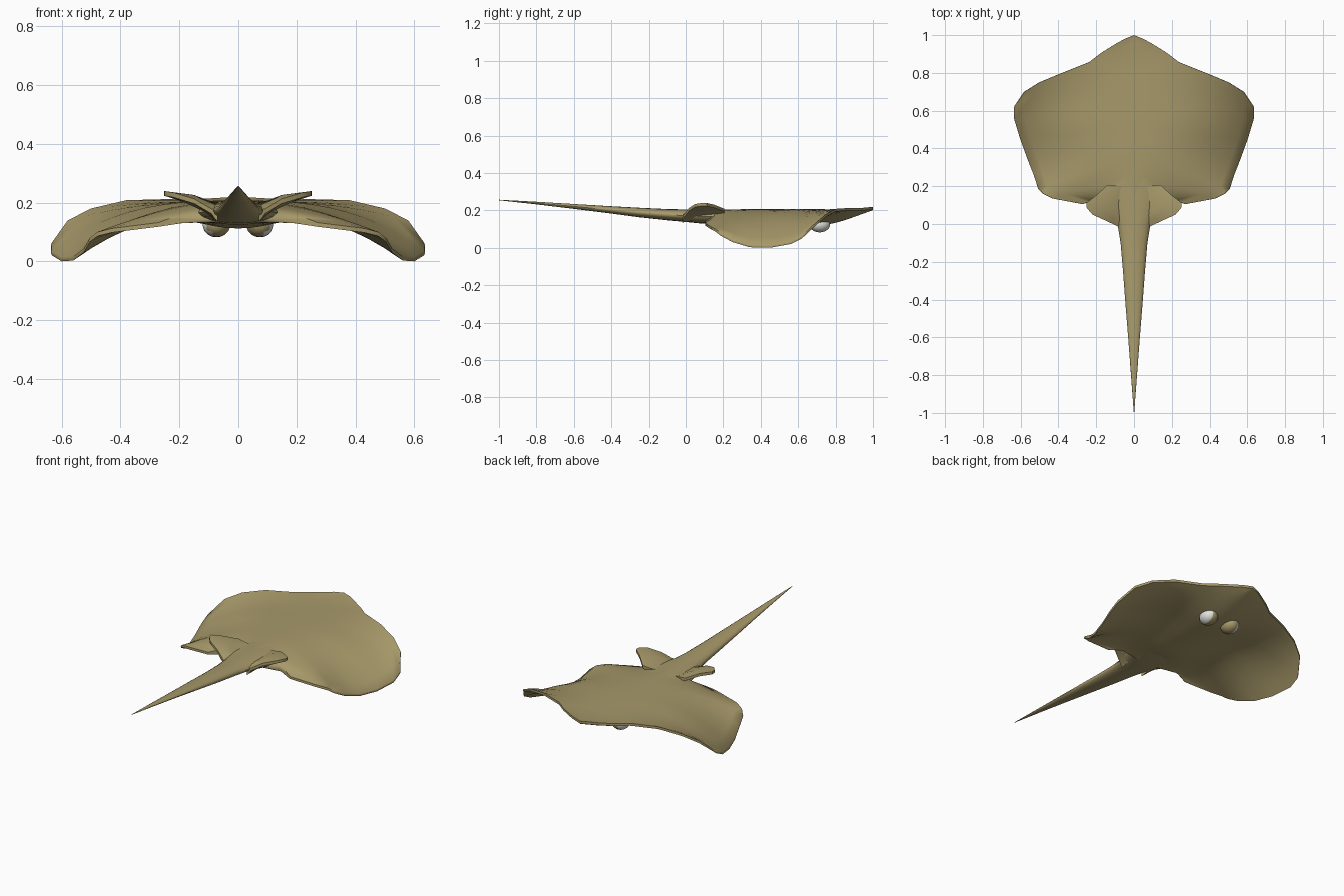
import bpy, bmesh, math
from mathutils import Vector

if "Cube" in bpy.data.objects:
    bpy.data.objects.remove(bpy.data.objects["Cube"])


def material(name, rgb):
    m = bpy.data.materials.new(name)
    m.diffuse_color = (*rgb, 1)
    m.use_nodes = True
    m.node_tree.nodes["Principled BSDF"].inputs["Base Color"].default_value = m.diffuse_color
    return m


OLIVE = material("olive_skin", (0.39, 0.32, 0.145))
WHITE = material("eye_white", (0.75, 0.75, 0.73))


def finish(name, bm, mirror=True, angle=50):
    bmesh.ops.remove_doubles(bm, verts=bm.verts, dist=0.0005)
    bmesh.ops.recalc_face_normals(bm, faces=bm.faces)
    me = bpy.data.meshes.new(name)
    bm.to_mesh(me)
    bm.free()
    ob = bpy.data.objects.new(name, me)
    bpy.context.collection.objects.link(ob)
    me.materials.append(OLIVE)
    if mirror:
        mod = ob.modifiers.new("mirror", "MIRROR")
        mod.merge_threshold = 0.001
    bpy.context.view_layer.objects.active = ob
    ob.select_set(True)
    bpy.ops.object.shade_smooth_by_angle(angle=math.radians(angle))
    ob.select_set(False)
    return ob


def skin(bm, rows, closed=False):
    """Bridge equal-length rows of points with quads."""
    vs = [[bm.verts.new(p) for p in r] for r in rows]
    n = len(vs[0])
    for a, b in zip(vs, vs[1:]):
        for j in range(n if closed else n - 1):
            k = (j + 1) % n
            bm.faces.new((a[j], a[k], b[k], b[j]))
    return vs


def lerp(pts, y):
    """Piecewise linear lookup in [(key, value)...], keys ascending."""
    for (a, va), (b, vb) in zip(pts, pts[1:]):
        if y <= b:
            return va + (vb - va) * max(0, (y - a) / (b - a))
    return pts[-1][1]


# Disc: half outline from nose to rear (x, y, lower edge height)
outline = [(0, 1, .203), (.05, .98, .203), (.10, .952, .2), (.175, .905, .198), (.235, .858, .198),
           (.38, .80, .194), (.5, .75, .166), (.58, .70, .125), (.633, .62, .05),
           (.633, .56, .02), (.60, .45, 0), (.56, .34, .003), (.525, .25, .03),
           (.505, .185, .065), (.48, .16, .085), (.43, .135, .098), (.27, .105, .118),
           (.19, .135, .13), (.10, .11, .135), (0, .08, .14)]
center_top = [(0, .203), (.3, .206), (.6, .207), (.85, .205), (1, .215)]
power = [(0, 2), (6, 2.2), (9, 2.8), (12, 2.3), (15, 1.5), (19, 1.5)]  # wing droop by outline index
bm = bmesh.new()
rows = []
N, T = len(outline), 12
for i, (xe, ye, ze) in enumerate(outline):
    ys = 1 - .92 * i / (N - 1)
    zc = lerp(center_top, ys)
    top, bot = [], []
    for j in range(T + 1):
        t = j / T
        x, y = xe * t, ys + (ye - ys) * t
        z = zc + (ze + .014 - zc) * t ** lerp(power, i)
        hump = math.exp(-(x / .19) ** 2) * min(1, (1 - y) / .3)
        rear = min(1, max(0, (y - .05) / .25))
        th = .014 + (.014 * min(1, (1 - y) / .2) + .066 * hump) * (1 - t ** 3) * (.4 + .6 * rear)
        top.append((x, y, z))
        bot.append((x, y, z - th))
    rim = (xe * 1.004, ye, ze + .007)
    rows.append(top + [rim] + bot[::-1])
skin(bm, rows)
finish("disc", bm)

# Tail: tapering loft (y, half width, top z, bottom z)
sections = [(.3, .15, .203, .125), (.2, .15, .204, .124), (.08, .12, .205, .13),
            (0, .087, .205, .138), (-.1, .071, .207, .147), (-.25, .058, .214, .163),
            (-.4, .047, .222, .183), (-.6, .031, .234, .208), (-.8, .016, .246, .232),
            (-1, .001, .257, .254)]
bm = bmesh.new()
rings = []
for y, w, zt, zb in sections:
    rings.append([(w * math.cos(a), y, (zt + zb) / 2 + (zt - zb) / 2 * math.sin(a))
                  for a in (2 * math.pi * k / 16 for k in range(16))])
vs = skin(bm, rings, closed=True)
bm.faces.new(vs[0])
bm.faces.new(vs[-1])
finish("tail", bm, mirror=False)

# Pelvic fins: root, middle and upturned edge of each section
fin = [((.07, .20, .18), (.11, .205, .19), (.14, .207, .2)),
       ((.07, .16, .175), (.13, .17, .2), (.20, .152, .222)),
       ((.07, .11, .17), (.15, .13, .212), (.252, .112, .231)),
       ((.07, .07, .17), (.15, .09, .212), (.25, .085, .231)),
       ((.07, .04, .17), (.14, .06, .205), (.22, .05, .226)),
       ((.07, .01, .165), (.11, .03, .185), (.15, .018, .205)),
       ((.07, -.02, .16), (.08, -.015, .165), (.09, -.01, .17))]
bm = bmesh.new()
rows = []
for r, m, e in fin:
    up = [(p[0], p[1], p[2] + d) for p, d in ((r, .02), (m, .014), (e, .008))]
    dn = [(p[0], p[1], p[2] - d) for p, d in ((e, .008), (m, .018), (r, .025))]
    rows.append(up + dn)
vs = skin(bm, rows, closed=True)
bm.faces.new(vs[0])
bm.faces.new(vs[-1])
finish("pelvic_fins", bm)

# Eyes: bulbs under the head, white on the outward side
bm = bmesh.new()
bmesh.ops.create_uvsphere(bm, u_segments=20, v_segments=12, radius=1)
for v in bm.verts:
    v.co = Vector((.074 + .047 * v.co.z, .715 + .056 * v.co.x, .125 + .043 * v.co.y))
eyes = finish("eyes", bm)
eyes.data.materials.append(WHITE)
for f in eyes.data.polygons:
    f.material_index = 1 if f.center.x > .09 and f.normal.y > -.6 else 0
